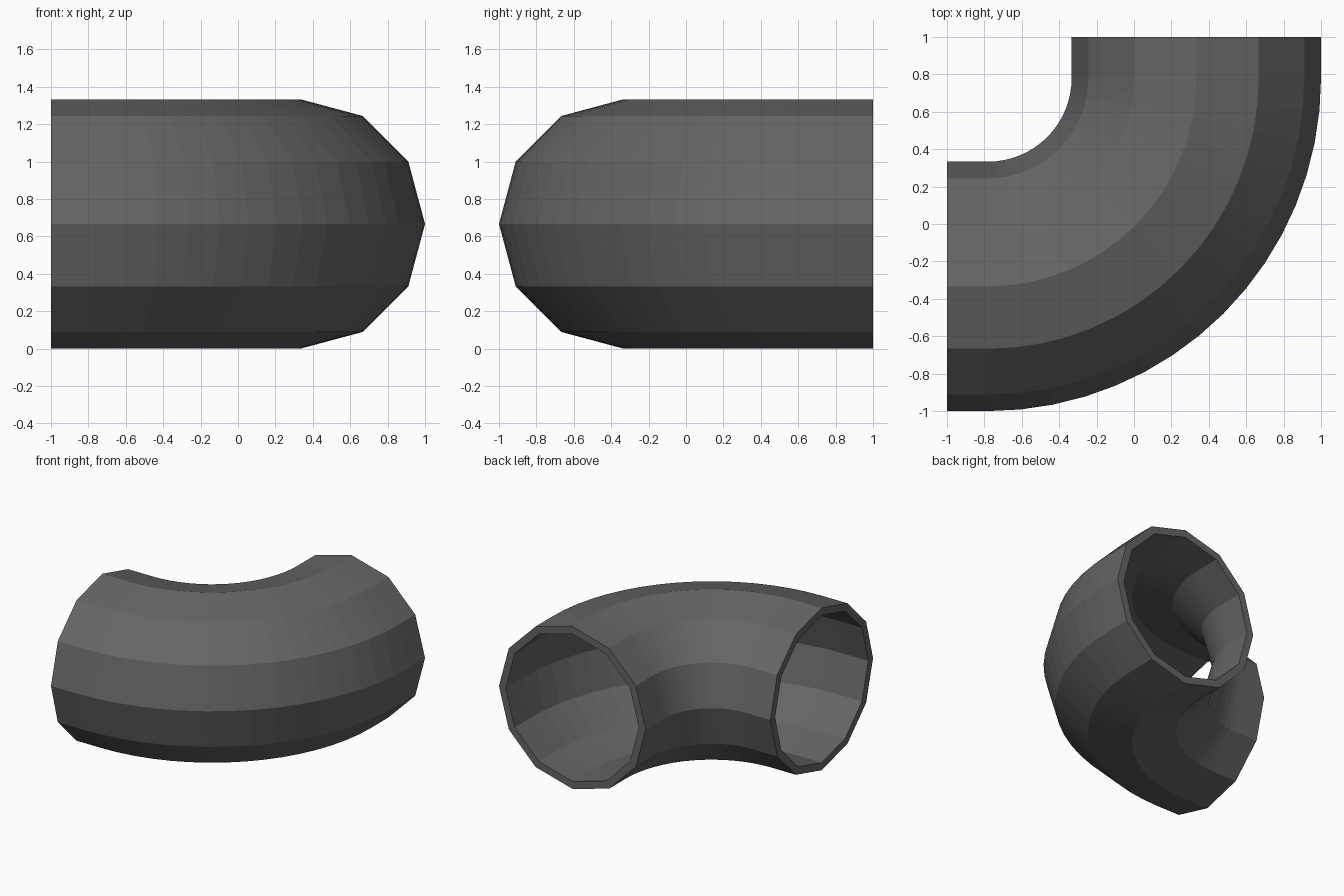
import bpy, bmesh, math
from mathutils import Vector

if "Cube" in bpy.data.objects:
    bpy.data.objects.remove(bpy.data.objects["Cube"])

SIDES, STEPS = 12, 16
R_OUT, R_IN = 2 / 3, 0.605     # outer and inner pipe radius
BEND = 0.78                    # bend centre sits at (-BEND, BEND)
MID = 1 / 3 + BEND             # centre line bend radius

# Centre line: straight collar, quarter bend, straight collar (point, outward direction)
path = [(Vector((-1, -1 / 3, R_OUT)), Vector((0, -1, 0)))]
for i in range(STEPS + 1):
    a = -math.pi / 2 + math.pi / 2 * i / STEPS
    d = Vector((math.cos(a), math.sin(a), 0))
    path.append((Vector((-BEND, BEND, R_OUT)) + d * MID, d))
path.append((Vector((1 / 3, 1, R_OUT)), Vector((1, 0, 0))))

bm = bmesh.new()


def skin(radius):
    """Sweep a polygon ring along the path and return its rings."""
    rings = []
    for p, d in path:
        ring = []
        for k in range(SIDES):
            t = 2 * math.pi * k / SIDES
            ring.append(bm.verts.new(p + d * radius * math.cos(t) + Vector((0, 0, radius * math.sin(t)))))
        rings.append(ring)
    for a, b in zip(rings, rings[1:]):
        bridge(a, b)
    return rings


def bridge(a, b):
    for k in range(SIDES):
        j = (k + 1) % SIDES
        bm.faces.new((a[k], a[j], b[j], b[k]))


# Outer wall, inner wall and the two end rims
outer, inner = skin(R_OUT), skin(R_IN)
for end in (0, -1):
    bridge(outer[end], inner[end])
bmesh.ops.recalc_face_normals(bm, faces=bm.faces)

mesh = bpy.data.meshes.new("pipe_elbow")
bm.to_mesh(mesh)
bm.free()
grey = bpy.data.materials.new("dark grey")
grey.diffuse_color = (0.13, 0.13, 0.13, 1)
grey.use_nodes = True
grey.node_tree.nodes["Principled BSDF"].inputs["Base Color"].default_value = grey.diffuse_color
mesh.materials.append(grey)
bpy.context.collection.objects.link(bpy.data.objects.new("pipe_elbow", mesh))
